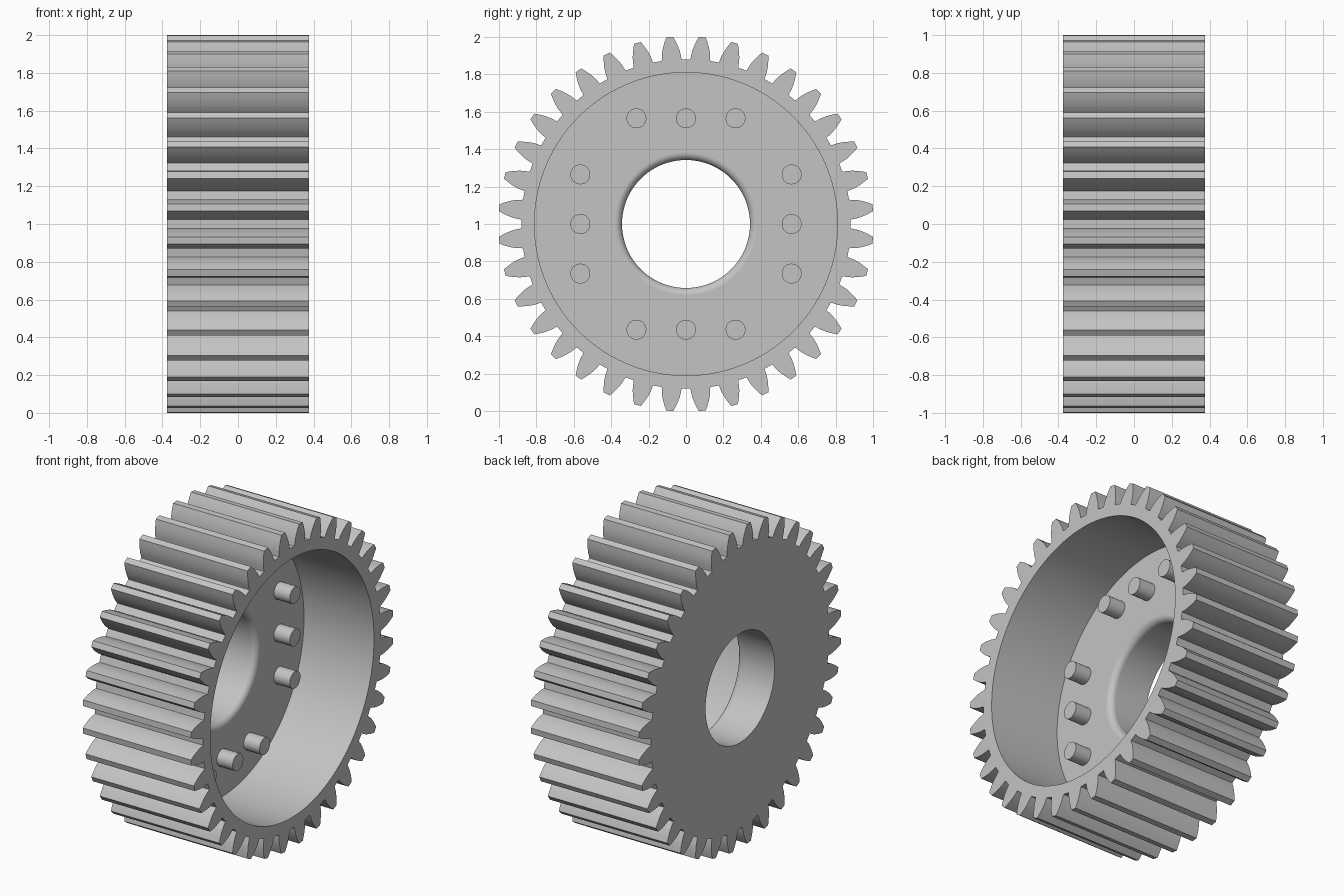
import bpy, bmesh, math
from mathutils import Matrix, Vector

cube = bpy.data.objects.get("Cube")
if cube:
    bpy.data.objects.remove(cube, do_unlink=True)

TEETH = 36
TIP, ROOT = 1.0025, 0.881
PITCH = 0.947
PRESSURE = math.radians(20)
BASE = PITCH * math.cos(PRESSURE)
HALF_WIDTH = 0.375
FLOOR = -0.11            # cavity floor position along the axle
CAVITY, BORE, FILLET = 0.81, 0.342, 0.04

grey = bpy.data.materials.new("plain grey")
grey.use_nodes = True
colour = (0.55, 0.55, 0.55, 1)
grey.diffuse_color = colour
grey.node_tree.nodes["Principled BSDF"].inputs["Base Color"].default_value = colour


def involute(r):
    a = math.acos(min(1, BASE / r))
    return math.tan(a) - a


def finish(bm, name):
    bmesh.ops.recalc_face_normals(bm, faces=bm.faces)
    mesh = bpy.data.meshes.new(name)
    bm.to_mesh(mesh)
    bm.free()
    mesh.materials.append(grey)
    obj = bpy.data.objects.new(name, mesh)
    bpy.context.collection.objects.link(obj)
    bpy.ops.object.select_all(action='DESELECT')
    obj.select_set(True)
    bpy.context.view_layer.objects.active = obj
    bpy.ops.object.shade_smooth_by_angle(angle=math.radians(25))
    obj.modifiers.new("flat_face_normals", 'WEIGHTED_NORMAL').keep_sharp = True
    return obj


# Tooth outline: root corner, then the curved flank up to the tip, mirrored
half_angle = math.pi / (2 * TEETH) + involute(PITCH)
flank = [(ROOT, half_angle + 0.003)]
for i in range(6):
    r = BASE + (TIP - BASE) * i / 5
    flank.append((r, half_angle - involute(r)))
tooth = [(r, -a) for r, a in flank] + flank[::-1]

step = 2 * math.pi / TEETH
outline = [(r, a + (t + 0.5) * step) for t in range(TEETH) for r, a in tooth]
count = len(outline)


def circle(radius):
    return [(radius, (i + 0.5) * 2 * math.pi / count) for i in range(count)]


# Gear body: one closed loft through outline, rim, cavity, rounded bore and back
sections = [(-HALF_WIDTH, outline), (HALF_WIDTH, outline),
            (HALF_WIDTH, circle(CAVITY)), (FLOOR, circle(CAVITY))]
for i in range(7):
    a = math.pi / 2 * i / 6
    sections.append((FLOOR - FILLET * (1 - math.cos(a)),
                     circle(BORE + FILLET * (1 - math.sin(a)))))
sections.append((-HALF_WIDTH, circle(BORE)))

bm = bmesh.new()
# Angles start half a tooth before the first tooth centre
shift = -0.5 * step + step / 2
rings = [[bm.verts.new((x, r * math.cos(a + shift), 1 + r * math.sin(a + shift)))
          for r, a in points] for x, points in sections]
for k, ring in enumerate(rings):
    other = rings[(k + 1) % len(rings)]
    for i in range(count):
        j = (i + 1) % count
        bm.faces.new((ring[i], ring[j], other[j], other[i]))
finish(bm, "gear_body")

# Locating pins: three on each of four sides of the cavity floor
PIN_LENGTH, SINK = 0.11, 0.01
bm = bmesh.new()
for side in range(4):
    turn = Matrix.Rotation(side * math.pi / 2, 4, 'X')
    for offset in (-0.265, 0, 0.265):
        spot = turn @ Vector((FLOOR + (PIN_LENGTH - SINK) / 2, offset, 0.565))
        place = Matrix.Translation(spot + Vector((0, 0, 1)))
        bmesh.ops.create_cone(bm, cap_ends=True, segments=32,
                              radius1=0.053, radius2=0.053,
                              depth=PIN_LENGTH + SINK,
                              matrix=place @ Matrix.Rotation(math.pi / 2, 4, 'Y'))
finish(bm, "locating_pins")
